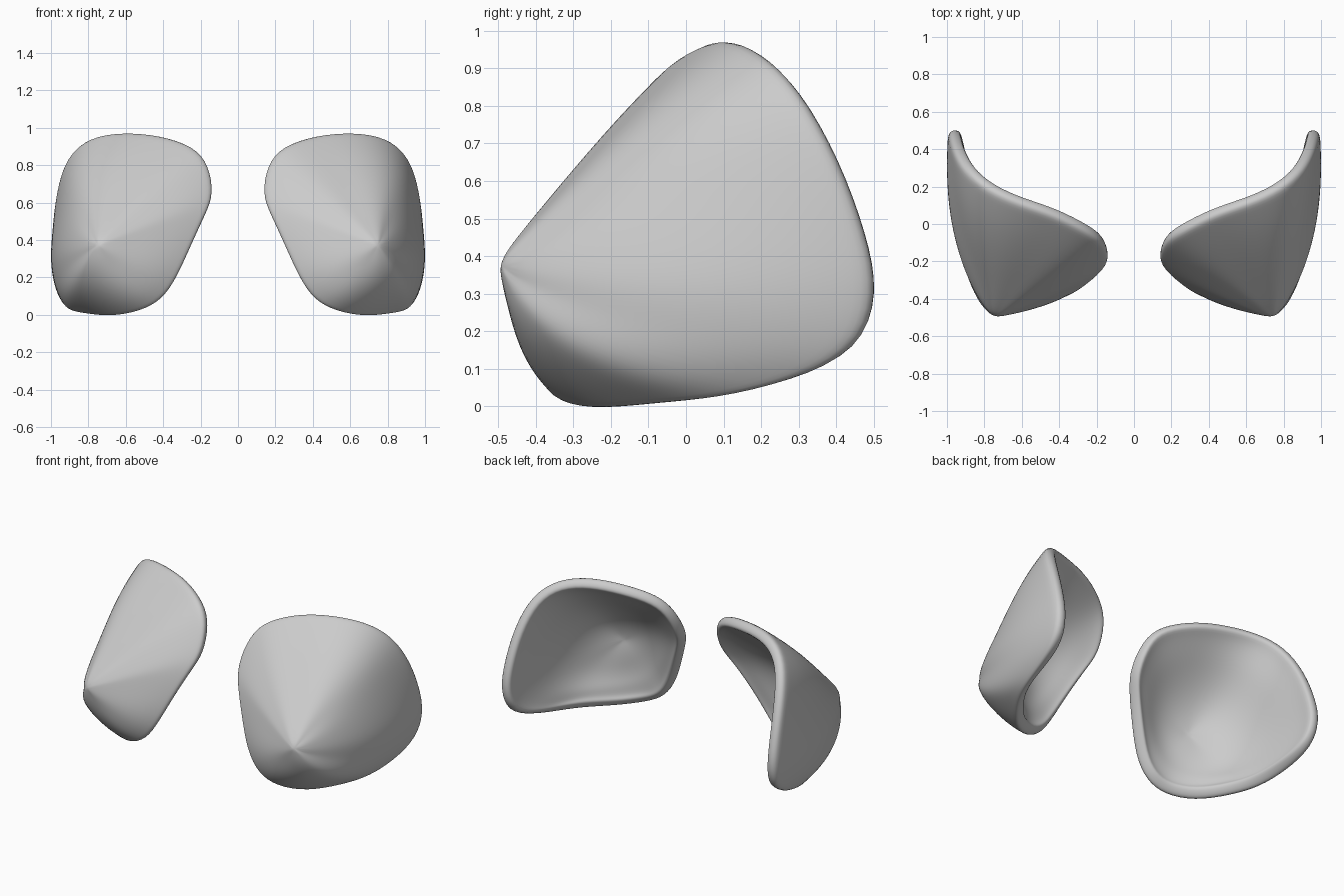
import bpy, bmesh
from math import sqrt
from mathutils import Vector

if "Cube" in bpy.data.objects:
    bpy.data.objects.remove(bpy.data.objects["Cube"])

# Rim of one pad: x, y, z, outward bulge of the shell between rim and peak
RIM = [(.12, -.19, .65, .02), (.145, -.11, .81, .01), (.23, -.05, .915, .01), (.42, .05, .975, .01),
       (.61, .11, .99, .02), (.79, .19, .965, .03), (.92, .30, .86, .04), (.975, .41, .66, .06),
       (.99, .485, .46, .09), (.995, .52, .30, .11), (.975, .47, .14, .11), (.94, .29, .06, .11),
       (.90, .10, .015, .10), (.82, -.07, .0, .08), (.68, -.25, -.02, .05), (.52, -.35, .01, .03),
       (.40, -.37, .07, .02), (.315, -.37, .20, .02), (.23, -.31, .40, .01), (.16, -.25, .55, .01)]
PEAK = Vector((.76, -.525, .37))
DEEP = Vector((.68, -.39, .41))      # deepest part of the bowl, before blunting
CORE = Vector((.50, .20, .45))
AXIS = (PEAK - CORE).normalized()
STEPS = [.06, .2, .36, .52, .68, .82, .93]
WALL = .075
BLUNT_OUT, BLUNT_IN = .035, .13


def rounded(p, peak, r):
    """Blunts the cone around its peak."""
    h = (peak - p).dot(AXIS)
    return p - AXIS * (sqrt(h * h + r * r) - h)


def shell_point(rim, peak, bulge, s, r):
    out = (rim.lerp(peak, .5) - CORE).normalized()
    # Low bulges sit near the rim so the peak stays a clear beak
    f = 6.75 * s * (1 - s) ** 2 if bulge < .05 else 4 * s * (1 - s)
    p = rim.lerp(peak, s) + out * bulge * f
    # Blunting fades in away from the rim
    return p.lerp(rounded(p, peak, r), min(1, s * 1.5))


def build_pad(name, side):
    n = len(RIM)
    rim = [Vector(p[:3]) for p in RIM]
    bulge = [p[3] for p in RIM]
    # Inner rim, set in from the outer one square to the shell
    inner = []
    for i in range(n):
        d = shell_point(rim[i], PEAK, bulge[i], .1, 0) - rim[i]
        nor = (rim[(i + 1) % n] - rim[i - 1]).cross(d).normalized()
        if nor.dot(rim[i] - CORE) < 0:
            nor = -nor
        inner.append(rim[i] - nor * WALL)
    # Rings run from the inside of the bowl over the rim to the peak
    rows = [[shell_point(inner[i], DEEP, bulge[i] + .045, s, BLUNT_IN) for i in range(n)]
            for s in reversed(STEPS)]
    rows += [inner, rim]
    rows += [[shell_point(rim[i], PEAK, bulge[i], s, BLUNT_OUT) for i in range(n)] for s in STEPS]

    bm = bmesh.new()

    def vert(p):
        return bm.verts.new((p.x * side, p.y, p.z))

    rings = [[vert(p) for p in row] for row in rows]
    for a, c in zip(rings, rings[1:]):
        for i in range(n):
            j = (i + 1) % n
            bm.faces.new((a[i], a[j], c[j], c[i]))
    for ring, tip in ((rings[0], vert(rounded(DEEP, DEEP, BLUNT_IN))),
                      (rings[-1], vert(rounded(PEAK, PEAK, BLUNT_OUT)))):
        for i in range(n):
            bm.faces.new((ring[i], ring[(i + 1) % n], tip))
    # Even out the bowl
    bowl = [v for ring in rings[:6] for v in ring]
    for _ in range(8):
        bmesh.ops.smooth_vert(bm, verts=bowl, factor=.5,
                              use_axis_x=True, use_axis_y=True, use_axis_z=True)
    bmesh.ops.recalc_face_normals(bm, faces=bm.faces[:])
    for f in bm.faces:
        f.smooth = True
    mesh = bpy.data.meshes.new(name)
    bm.to_mesh(mesh)
    bm.free()
    ob = bpy.data.objects.new(name, mesh)
    bpy.context.collection.objects.link(ob)
    # Rounding of the rim
    soft = ob.modifiers.new("soft", 'SUBSURF')
    soft.levels = soft.render_levels = 2


build_pad("right_pad", 1)
build_pad("left_pad", -1)
